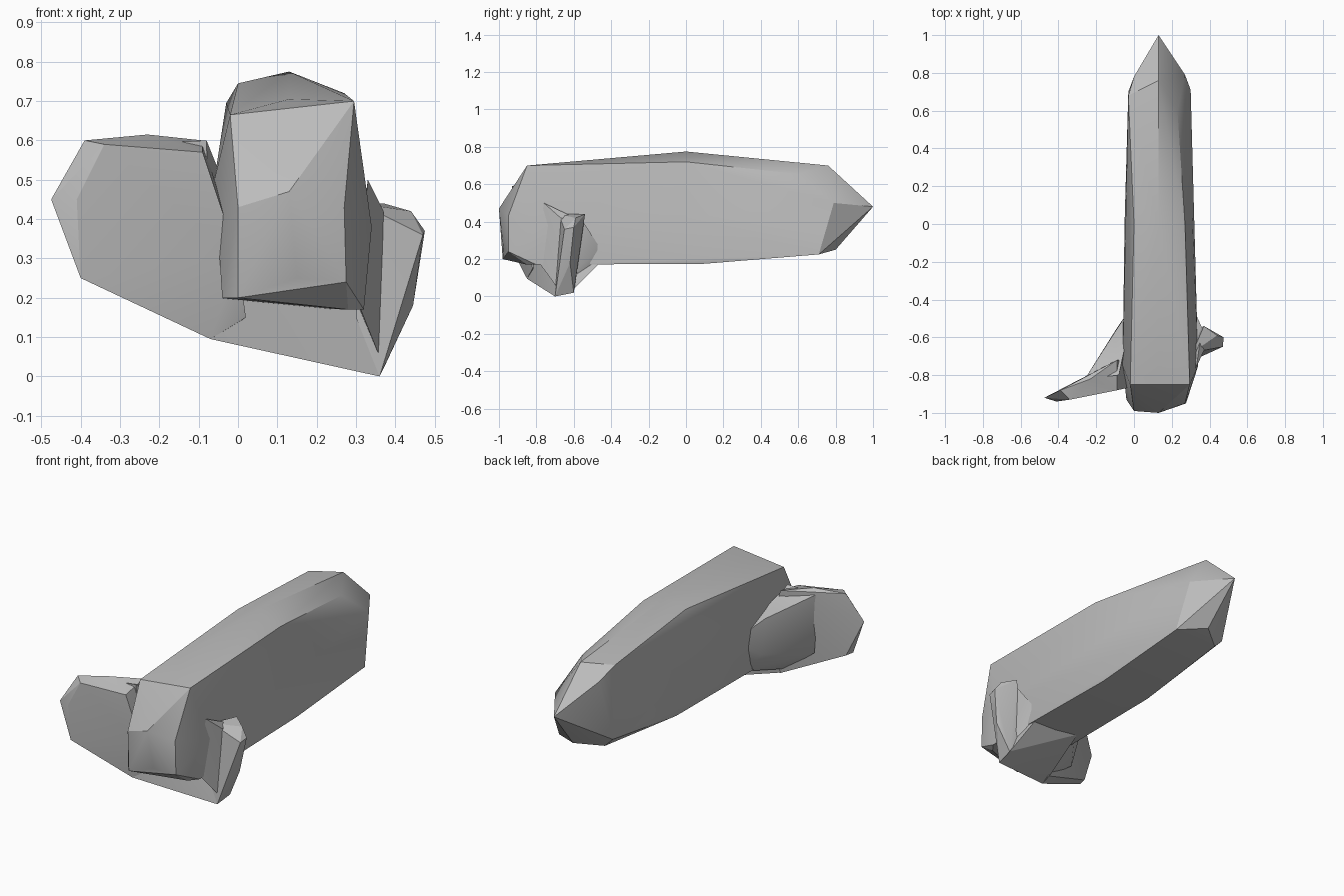
import bpy
import bmesh
import math

default_cube = bpy.data.objects.get("Cube")
if default_cube:
    bpy.data.objects.remove(default_cube, do_unlink=True)


def make_material(name, colour):
    material = bpy.data.materials.new(name)
    material.use_nodes = True
    material.diffuse_color = colour
    material.node_tree.nodes["Principled BSDF"].inputs["Base Color"].default_value = colour
    return material


stone_grey = make_material("plain grey", (0.5, 0.5, 0.5, 1))


def faceted_part(name, corners):
    """Wrap a faceted solid around a few corner points."""
    solid = bmesh.new()
    for corner in corners:
        solid.verts.new(corner)
    bmesh.ops.convex_hull(solid, input=solid.verts[:])
    loose = [vert for vert in solid.verts if not vert.link_faces]
    bmesh.ops.delete(solid, geom=loose, context="VERTS")
    bmesh.ops.recalc_face_normals(solid, faces=solid.faces[:])
    mesh = bpy.data.meshes.new(name)
    solid.to_mesh(mesh)
    solid.free()
    mesh.materials.append(stone_grey)
    mesh.shade_smooth()
    mesh.set_sharp_from_angle(angle=math.radians(25))
    part = bpy.data.objects.new(name, mesh)
    bpy.context.scene.collection.objects.link(part)
    return part


# Long body: blunt front, arched back, pointed rear
front_end = [
    (0, -.99, .43), (.13, -1, .47), (.27, -.95, .43),
    (0, -.98, .2), (.15, -.975, .25), (.275, -.95, .24),
    (-.04, -.93, .2), (.28, -.85, .17), (.32, -.8, .17),
    (-.02, -.85, .665), (.295, -.85, .7), (.13, -.76, .705),
    (-.06, -.75, .5), (.34, -.75, .38),
]
middle = [
    (.13, 0, .775), (0, 0, .745), (.27, 0, .72),
    (.31, 0, .42), (-.05, 0, .4), (-.01, .1, .18), (.3, .1, .175),
]
rear_end = [
    (.13, 1, .48), (.13, .76, .7), (.23, .6, .655), (-.03, .68, .695),
    (0, .78, .63), (.27, .79, .5), (.3, .71, .225),
    (-.03, .7, .28), (.02, .7, .23), (.15, .8, .25),
]
faceted_part("body", front_end + middle + rear_end)

# Broad thin fin on the -x side, and the thicker root behind it
faceted_part("right_fin", [
    (-.475, -.92, .45), (-.41, -.94, .45), (-.34, -.93, .59),
    (-.39, -.88, .6), (-.23, -.82, .615), (-.4, -.93, .25),
    (-.39, -.88, .25), (-.07, -.85, .095), (-.05, -.77, .1),
    (-.09, -.88, .57), (-.09, -.72, .6), (0, -.86, .3), (0, -.72, .3),
    (.02, -.82, .15),
])
faceted_part("right_fin_root", [
    (-.26, -.82, .59), (-.24, -.81, .25), (-.1, -.57, .5),
    (-.09, -.55, .3), (-.08, -.8, .6), (-.07, -.8, .12),
    (0, -.42, .4), (0, -.5, .2),
])

# Keel sweeping under the front of the body, its upper side sloping back
faceted_part("keel", [
    (-.07, -.85, .095), (-.05, -.75, .11), (.36, -.7, 0),
    (-.03, -.83, .24), (.31, -.68, .2), (.36, -.61, .03),
    (.02, -.45, .19), (.3, -.45, .19),
])

# Small fin on the +x side, with its root
faceted_part("left_fin", [
    (.36, -.7, 0), (.37, -.6, .02), (.445, -.62, .18),
    (.475, -.6, .37), (.47, -.65, .36), (.44, -.59, .42),
    (.37, -.54, .44), (.31, -.68, .44), (.3, -.7, .15), (.3, -.58, .15),
])
faceted_part("left_fin_root", [
    (.33, -.76, .5), (.37, -.67, .42), (.36, -.55, .4),
    (.36, -.69, .05), (.32, -.46, .26), (.3, -.8, .2), (.29, -.45, .2),
])
